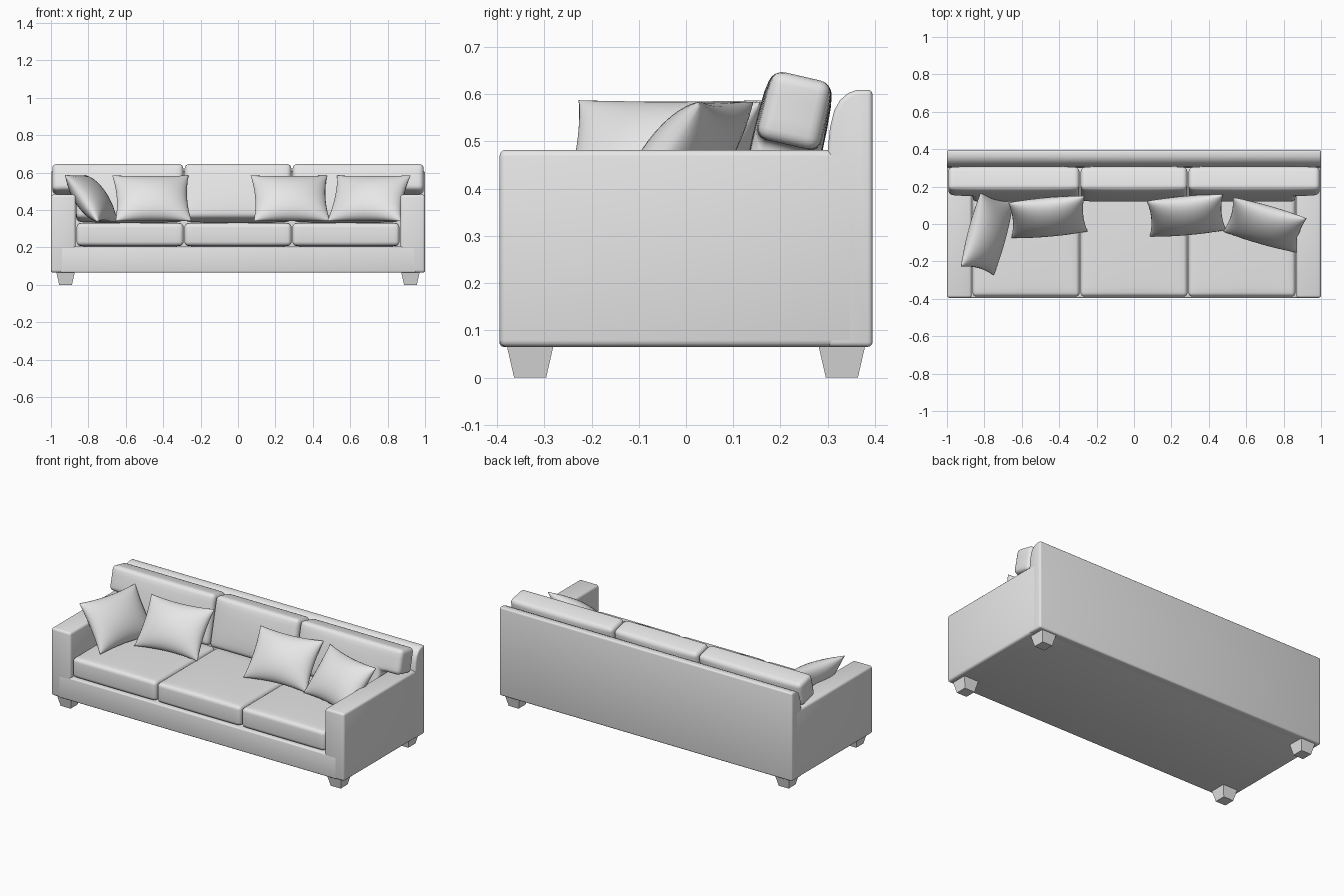
import bpy, bmesh, math
from mathutils import Matrix, Vector

cube = bpy.data.objects.get("Cube")
if cube:
    bpy.data.objects.remove(cube, do_unlink=True)

fabric = bpy.data.materials.new("light grey")
fabric.use_nodes = True
GREY = (0.8, 0.8, 0.8, 1)
fabric.diffuse_color = GREY
for node in fabric.node_tree.nodes:
    if node.type == 'BSDF_PRINCIPLED':
        node.inputs["Base Color"].default_value = GREY


def finish(bm, name, bevel=0.0, segments=3, matrix=None, angle=40):
    """Round the sharp edges, place the mesh and shade it."""
    bmesh.ops.recalc_face_normals(bm, faces=bm.faces[:])
    if bevel:
        sharp = [e for e in bm.edges if e.is_manifold and e.calc_face_angle() > 0.6]
        bmesh.ops.bevel(bm, geom=sharp, offset=bevel, segments=segments,
                        profile=0.5, affect='EDGES', clamp_overlap=True)
    if matrix:
        bm.transform(matrix)
    mesh = bpy.data.meshes.new(name)
    bm.to_mesh(mesh)
    bm.free()
    mesh.materials.append(fabric)
    obj = bpy.data.objects.new(name, mesh)
    bpy.context.collection.objects.link(obj)
    bpy.ops.object.select_all(action='DESELECT')
    obj.select_set(True)
    bpy.context.view_layer.objects.active = obj
    bpy.ops.object.shade_smooth_by_angle(angle=math.radians(angle))
    return obj


def box(name, lo, hi, bevel):
    bm = bmesh.new()
    bmesh.ops.create_cube(bm, size=1)
    lo, hi = Vector(lo), Vector(hi)
    place = Matrix.Translation((lo + hi) / 2) @ Matrix.Diagonal((hi - lo).to_4d())
    bm.transform(place)
    finish(bm, name, bevel)


def spread(a, b, n):
    return [a + (b - a) * i / n for i in range(n + 1)]


def slab(name, xs, zs, half, crown, bevel, matrix, notch=None):
    """Crowned cushion over a grid; notch(x, z) tells which cells to leave out."""
    bm = bmesh.new()
    verts = {}

    def vert(i, j, side):
        if (i, j, side) not in verts:
            u = (xs[i] - xs[0]) / (xs[-1] - xs[0])
            v = (zs[j] - zs[0]) / (zs[-1] - zs[0])
            puff = math.sqrt(max(0, math.sin(math.pi * u) * math.sin(math.pi * v)))
            verts[i, j, side] = bm.verts.new((xs[i], side * (half + crown * puff), zs[j]))
        return verts[i, j, side]

    cells = {(i, j) for i in range(len(xs) - 1) for j in range(len(zs) - 1)
             if not (notch and notch((xs[i] + xs[i + 1]) / 2, (zs[j] + zs[j + 1]) / 2))}
    for i, j in cells:
        ring = [(i, j), (i + 1, j), (i + 1, j + 1), (i, j + 1)]
        for side in (-1, 1):
            bm.faces.new([vert(*c, side) for c in ring])
        # side walls where there is no neighbour
        for k, (di, dj) in enumerate([(0, -1), (1, 0), (0, 1), (-1, 0)]):
            if (i + di, j + dj) not in cells:
                a, b = ring[k], ring[(k + 1) % 4]
                bm.faces.new([vert(*a, -1), vert(*b, -1), vert(*b, 1), vert(*a, 1)])
    finish(bm, name, bevel, 4, matrix)


def pillow(name, centre, yaw, lean, hw=0.205, hh=0.155, thick=0.075, n=18):
    """Throw pillow with pointed corners and a thin seam."""
    bm = bmesh.new()
    ss = [math.sin(math.pi / 2 * s) for s in spread(-1, 1, n)]
    verts = {}
    for i, u in enumerate(ss):
        for j, v in enumerate(ss):
            x = hw * u * (1 - 0.08 * (1 - v * v))
            z = hh * v * (1 - 0.09 * (1 - u * u))
            rim = i in (0, n) or j in (0, n)
            y = 0 if rim else thick * ((1 - u * u) * (1 - v * v)) ** 0.5
            verts[i, j, 1] = bm.verts.new((x, y, z))
            verts[i, j, -1] = verts[i, j, 1] if rim else bm.verts.new((x, -y, z))
    for i in range(n):
        for j in range(n):
            for side in (-1, 1):
                bm.faces.new([verts[c[0], c[1], side] for c in
                              ((i, j), (i + 1, j), (i + 1, j + 1), (i, j + 1))])
    place = (Matrix.Translation(centre) @ Matrix.Rotation(math.radians(yaw), 4, 'Z')
             @ Matrix.Rotation(math.radians(-lean), 4, 'X'))
    finish(bm, name, matrix=place, angle=70)


# Frame: seat base, arms and back rest
BOTTOM, FRONT, BACK = 0.065, -0.395, 0.395
box("seat_base", (-0.95, FRONT, BOTTOM), (0.95, 0.36, 0.205), 0.008)
for side, label in ((1, "left"), (-1, "right")):
    x0, x1 = sorted((side * 0.868, side))
    box(label + "_arm", (x0, FRONT, BOTTOM), (x1, 0.36, 0.482), 0.014)

bm = bmesh.new()
profile = [(0.3, BOTTOM), (BACK, BOTTOM), (BACK, 0.609), (0.362, 0.609), (0.343, 0.602),
           (0.326, 0.587), (0.314, 0.566), (0.305, 0.53), (0.3, 0.48)]
face = bm.faces.new([bm.verts.new((-1, y, z)) for y, z in profile])
grown = bmesh.ops.extrude_face_region(bm, geom=[face])["geom"]
bmesh.ops.translate(bm, vec=(2, 0, 0), verts=[g for g in grown if isinstance(g, bmesh.types.BMVert)])
finish(bm, "back_rest", 0.01)

# Tapered feet
for sx, side in ((1, "left"), (-1, "right")):
    for sy, end in ((-1, "front"), (1, "back")):
        bm = bmesh.new()
        bmesh.ops.create_cube(bm, size=1)
        for v in bm.verts:
            w = 0.1 if v.co.z > 0 else 0.068
            v.co = (sx * 0.922 + v.co.x * w, sy * 0.33 + v.co.y * w, 0.07 if v.co.z > 0 else 0)
        finish(bm, f"{end}_{side}_foot", angle=20)

# Seat cushions
lay_flat = Matrix.Translation((0, 0, 0.269)) @ Matrix.Rotation(math.pi / 2, 4, 'X')
for k, label in ((-1, "right"), (0, "middle"), (1, "left")):
    slab(label + "_seat_cushion", spread(k * 0.577 - 0.286, k * 0.577 + 0.286, 12),
         spread(-0.2, 0.388, 12), 0.06, 0.008, 0.022, lay_flat)

# Back cushions; the outer ones reach over the arms
lean_back = Matrix.Translation((0, 0.18, 0.345)) @ Matrix.Rotation(math.radians(-13), 4, 'X')
levels = spread(0, 0.152, 3) + spread(0.152, 0.3, 3)[1:]
slab("middle_back_cushion", spread(-0.285, 0.285, 12), levels, 0.064, 0.012, 0.025, lean_back)
across = spread(0.292, 0.865, 12) + spread(0.865, 0.993, 3)[1:]
for side, label in ((1, "left"), (-1, "right")):
    slab(label + "_back_cushion", [side * x for x in across], levels, 0.064, 0.012, 0.025,
         lean_back, notch=lambda x, z: abs(x) > 0.865 and z < 0.152)

# Throw pillows
pillow("right_end_pillow", (-0.785, -0.053, 0.462), 75, 36)
pillow("right_pillow", (-0.46, 0.037, 0.462), 5, 38)
pillow("left_pillow", (0.28, 0.045, 0.462), 5, 38)
pillow("left_end_pillow", (0.7, -0.005, 0.462), -16, 38)
